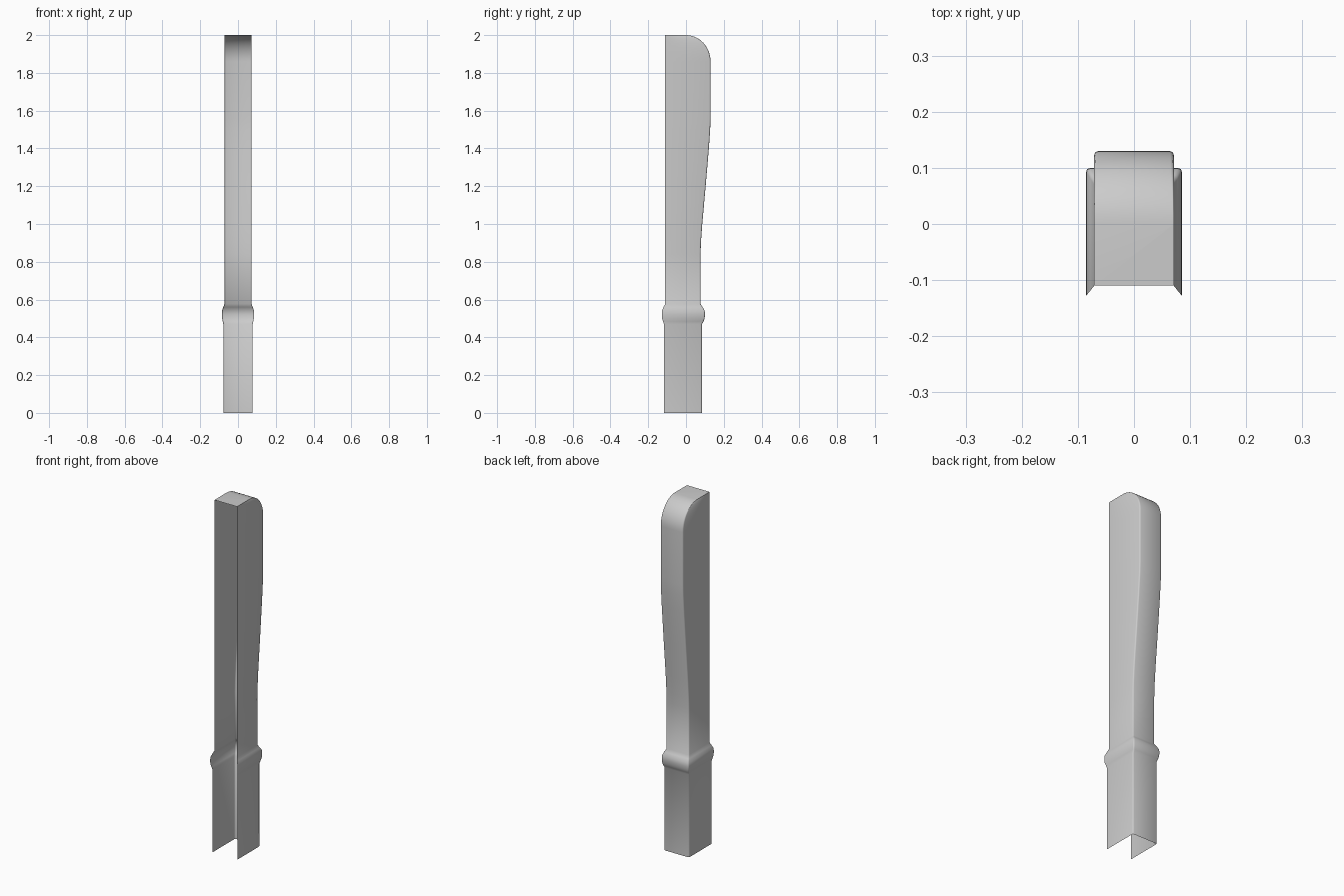
import bpy, bmesh, math

if "Cube" in bpy.data.objects:
    bpy.data.objects.remove(bpy.data.objects["Cube"])

# Section rows: height, half width, front y, back y, corner bevel
rows = [(0, .078, -.117, .085, .007), (.47, .078, -.117, .085, .007)]

# Bulging collar
rows += [(.485, .081, -.122, .093, .007), (.502, .0845, -.127, .099, .007),
         (.522, .0855, -.128, .1, .007), (.542, .0845, -.127, .099, .007),
         (.56, .078, -.119, .088, .007), (.577, .071, -.11, .077, .007)]

# Slim neck swelling out to the upper body
rows += [(z, .071, -.11, y, .007) for z, y in
         [(.84, .077), (.9, .079), (1.0, .086), (1.2, .104), (1.4, .121),
          (1.5, .128), (1.56, .13), (1.86, .13)]]

# Rounded back shoulder
N = 12
for i in range(1, N + 1):
    a = math.pi / 2 * i / N
    rows.append((1.86 + .14 * math.sin(a), .071, -.11, .13 * math.cos(a),
                 .007 * math.cos(a) + .0002))

bm = bmesh.new()
loops = []
for z, hx, yf, yb, b in rows:
    right = [(hx, yf), (hx, yb - b), (hx - .3 * b, yb - .3 * b), (hx - b, yb)]
    pts = right + [(-x, y) for x, y in reversed(right)]
    loops.append([bm.verts.new((x, y, z)) for x, y in pts])

# Open-fronted channel walls
for lo, hi in zip(loops, loops[1:]):
    for i in range(len(lo) - 1):
        bm.faces.new((lo[i], lo[i + 1], hi[i + 1], hi[i]))

# Flat top
bm.faces.new(loops[-1])

mesh = bpy.data.meshes.new("channel_post")
bm.to_mesh(mesh)
bm.free()
post = bpy.data.objects.new("channel_post", mesh)
bpy.context.collection.objects.link(post)
bpy.context.view_layer.objects.active = post
post.select_set(True)
bpy.ops.object.shade_smooth_by_angle(angle=math.radians(50))
